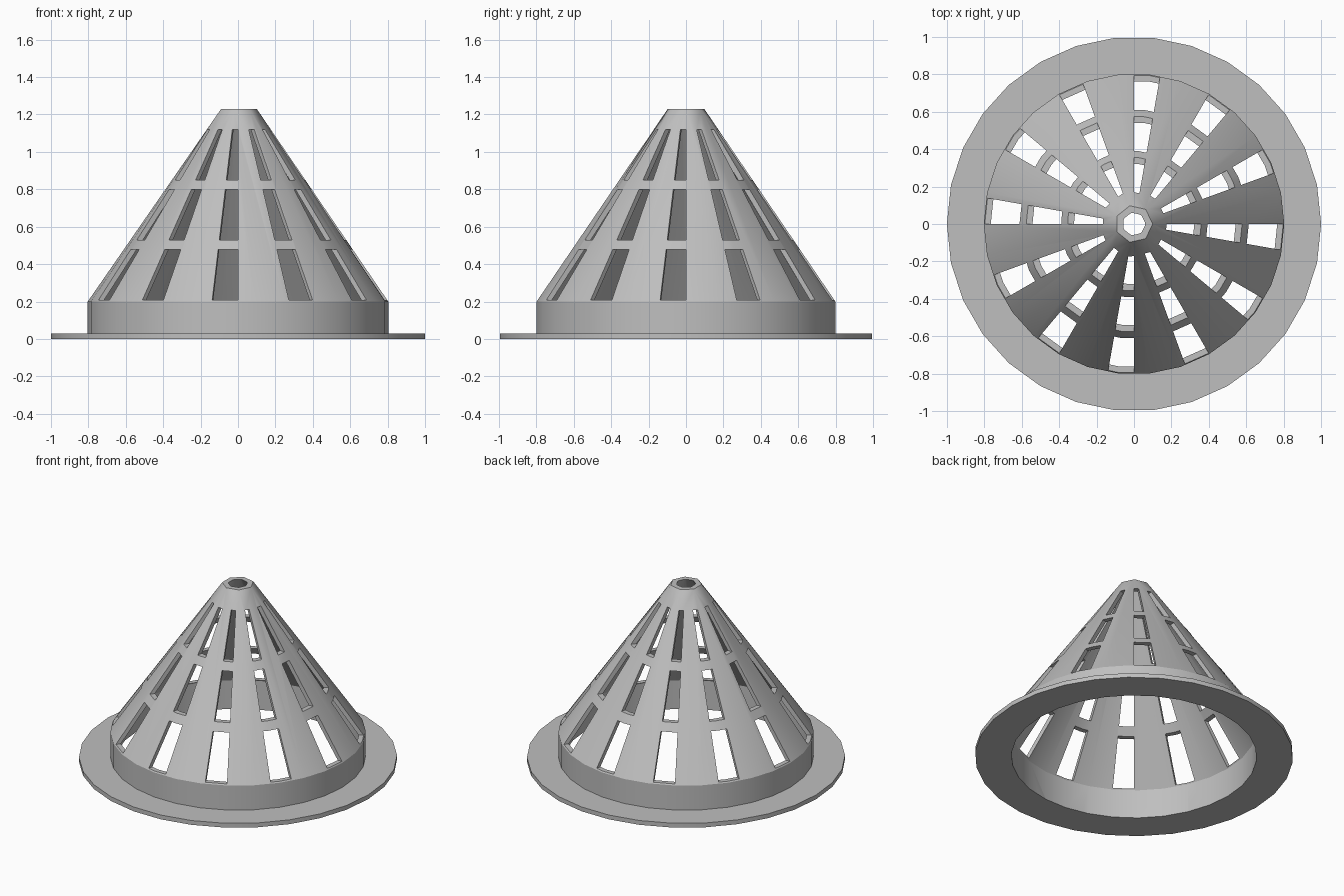
import bpy, bmesh
from math import cos, sin, radians, tau

cube = bpy.data.objects.get("Cube")
if cube:
    bpy.data.objects.remove(cube, do_unlink=True)

WALL = 0.032
RIM_R, COLLAR_R, TIP_R = 1.0, 0.803, 0.1
RIM_H, COLLAR_H, TOP_H = 0.03, 0.2, 1.23
SIDES, TIP_SIDES = 30, 7
SLOT_ROWS = ((0.208, 0.478), (0.53, 0.80), (0.85, 1.12))
SLOT_COUNT, SLOT_ANGLE = 12, 10

grey = bpy.data.materials.new("light grey plastic")
grey.use_nodes = True
colour = (0.52, 0.52, 0.52, 1)
grey.diffuse_color = colour
grey.node_tree.nodes["Principled BSDF"].inputs["Base Color"].default_value = colour


def add_object(name, bm):
    bmesh.ops.recalc_face_normals(bm, faces=bm.faces)
    mesh = bpy.data.meshes.new(name)
    bm.to_mesh(mesh)
    bm.free()
    mesh.materials.append(grey)
    obj = bpy.data.objects.new(name, mesh)
    bpy.context.collection.objects.link(obj)
    return obj


def hull(name, rings):
    """Convex solid wrapped around regular rings of (sides, radius, height)."""
    bm = bmesh.new()
    for n, r, z in rings:
        for i in range(n):
            bm.verts.new((r * cos(tau * i / n), r * sin(tau * i / n), z))
    bmesh.ops.convex_hull(bm, input=bm.verts)
    bmesh.ops.dissolve_limit(bm, angle_limit=radians(0.1),
                             verts=bm.verts, edges=bm.edges)
    return add_object(name, bm)


def slot_wedges(name):
    """Wedge-shaped blocks, repeated round the axis in each row."""
    bm = bmesh.new()
    for low, high in SLOT_ROWS:
        for k in range(SLOT_COUNT):
            end = radians(k * 360 / SLOT_COUNT)
            start = end - radians(SLOT_ANGLE)
            corners = [(r * cos(a), r * sin(a)) for r, a in
                       ((0.03, start), (0.95, start), (0.95, end), (0.03, end))]
            face = bm.faces.new([bm.verts.new((x, y, low)) for x, y in corners])
            out = bmesh.ops.extrude_face_region(bm, geom=[face])
            top = [g for g in out["geom"] if isinstance(g, bmesh.types.BMVert)]
            bmesh.ops.translate(bm, verts=top, vec=(0, 0, high - low))
    return add_object(name, bm)


# Collar and cone, before hollowing
basket = hull("slotted_cone_basket", [
    (SIDES, COLLAR_R, 0), (SIDES, COLLAR_R, COLLAR_H), (TIP_SIDES, TIP_R, TOP_H)])

# Wide bottom rim
rim = hull("rim", [(SIDES, RIM_R, 0), (SIDES, RIM_R, RIM_H)])

# Hollow inside, running out through the tip
inner_r, tip_hole = COLLAR_R - WALL, 0.06
over = 0.03
tip_over = tip_hole - over * (inner_r - tip_hole) / (TOP_H - COLLAR_H)
cavity = hull("cavity", [
    (SIDES, inner_r, -over), (SIDES, inner_r, COLLAR_H),
    (TIP_SIDES, tip_over, TOP_H + over)])

# Three rows of tapered slots
slots = slot_wedges("slots")

helpers = (("UNION", rim), ("DIFFERENCE", cavity), ("DIFFERENCE", slots))
for operation, helper in helpers:
    helper.hide_render = True
    mod = basket.modifiers.new(helper.name, "BOOLEAN")
    mod.operation, mod.object, mod.solver = operation, helper, "EXACT"

# Bake the cuts and drop the helpers
graph = bpy.context.evaluated_depsgraph_get()
baked = bpy.data.meshes.new_from_object(basket.evaluated_get(graph))
basket.modifiers.clear()
basket.data = baked
for _, helper in helpers:
    bpy.data.objects.remove(helper, do_unlink=True)

bpy.ops.object.select_all(action="DESELECT")
basket.select_set(True)
bpy.context.view_layer.objects.active = basket
bpy.ops.object.shade_smooth_by_angle(angle=radians(30))
